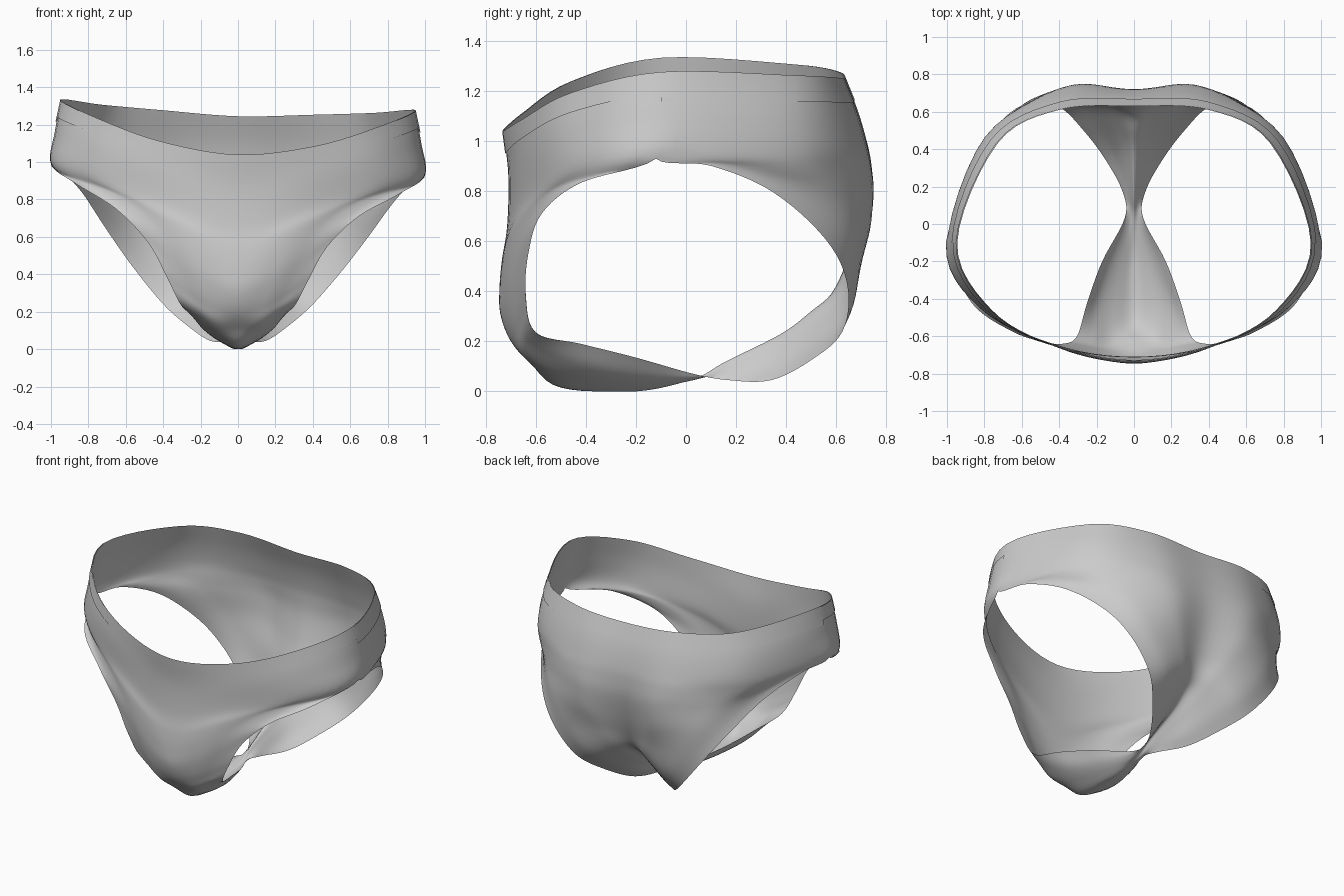
import bpy, bmesh
from mathutils import Vector

STEP = 6  # samples between control points

# Half cross-sections from front waist to crotch: centre (y, z), two mids, outer edge
FRONT = [
    (-.73, 1.04, .42, -.65, 1.10, .76, -.46, 1.215, .945, -.10, 1.305),
    (-.71, .86, .42, -.65, .95, .80, -.46, 1.06, .98, -.10, 1.13),
    (-.715, .66, .42, -.645, .79, .82, -.45, .91, 1.0, -.12, .96),
    (-.735, .53, .32, -.69, .66, .62, -.565, .79, .87, -.42, .86),
    (-.745, .42, .23, -.715, .50, .45, -.645, .63, .65, -.575, .73),
    (-.742, .31, .18, -.715, .36, .34, -.67, .46, .48, -.63, .56),
    (-.70, .20, .14, -.69, .23, .27, -.66, .30, .38, -.64, .38),
    (-.62, .11, .12, -.63, .13, .22, -.62, .19, .305, -.60, .235),
    (-.50, .015, .10, -.46, .05, .19, -.43, .11, .25, -.42, .19),
    (-.20, .0, .06, -.20, .025, .12, -.20, .07, .17, -.20, .135),
    (.03, .05, .02, .03, .045, .04, .03, .055, .05, .03, .07),
]
# Crotch up to back waist, with the centre set in as the cleft
BACK = [
    (.16, .12, .02, .165, .10, .045, .17, .07, .06, .17, .045),
    (.38, .23, .05, .38, .18, .10, .36, .10, .15, .34, .045),
    (.50, .32, .09, .53, .28, .19, .53, .20, .27, .50, .125),
    (.58, .39, .13, .63, .38, .28, .65, .31, .40, .625, .24),
    (.635, .50, .20, .69, .51, .40, .69, .47, .56, .645, .43),
    (.68, .63, .27, .735, .65, .52, .68, .65, .70, .56, .62),
    (.715, .78, .32, .745, .80, .64, .60, .81, .84, .35, .82),
    (.72, .90, .38, .725, .91, .76, .50, .91, .95, .10, .93),
    (.71, .99, .40, .70, 1.0, .80, .46, 1.0, 1.0, -.12, .96),
    (.68, 1.11, .40, .665, 1.12, .78, .45, 1.13, .98, -.10, 1.13),
    (.63, 1.245, .40, .61, 1.265, .73, .43, 1.285, .945, -.10, 1.305),
]


def spline(p):
    """Catmull-Rom samples; first and last points are only tangent guides."""
    out = []
    for a, b, c, d in zip(p, p[1:], p[2:], p[3:]):
        for s in range(STEP):
            t = s / STEP
            out.append(.5 * (2 * b + (c - a) * t + (2 * a - 5 * b + 4 * c - d) * t * t
                             + (3 * b - a - 3 * c + d) * t ** 3))
    return out + [p[-2]]


def extend(p):
    return [2 * p[0] - p[1]] + p + [2 * p[-1] - p[-2]]


def make_sheet(name, rows_list):
    bm = bmesh.new()
    for rows in rows_list:
        grid = [[bm.verts.new(p) for p in r] for r in rows]
        for r, s in zip(grid, grid[1:]):
            for i in range(len(r) - 1):
                bm.faces.new((r[i], s[i], s[i + 1], r[i + 1]))
    bmesh.ops.remove_doubles(bm, verts=bm.verts, dist=.0005)
    bmesh.ops.recalc_face_normals(bm, faces=bm.faces)
    me = bpy.data.meshes.new(name)
    bm.to_mesh(me)
    bm.free()
    me.shade_smooth()
    ob = bpy.data.objects.new(name, me)
    bpy.context.collection.objects.link(ob)
    return ob


# Control columns: centre, mids, edge and a tangent guide past the edge
rows = [[Vector((0, *r[:2])), Vector(r[2:5]), Vector(r[5:8]), Vector(r[8:])]
        for r in FRONT + BACK]
n = len(rows)
for i, r in enumerate(rows):
    at_side = i < 3 or i >= n - 3
    r.append(rows[n - 1 - i][2].copy() if at_side else 2 * r[3] - r[2])
cols = [spline(extend([r[k] for r in rows])) for k in range(5)]

# Full mirrored cross-sections
grid = []
for half in zip(*cols):
    left = [Vector((-p.x, p.y, p.z)) for p in half[:0:-1]]
    grid.append(spline(left + list(half)))

# Close the side seams and tilt the hips slightly
for i in range(2 * STEP + 1):
    for k in (0, -1):
        grid[-1 - i][k] = grid[i][k].copy()
for r in grid:
    for p in r:
        p.z = max(0, p.z - .03 * p.x * min(1, max(0, p.z - .2) / .6))

make_sheet("briefs_body", [grid])

# Waistband laid just outside the top edge
lift = lambda r: [Vector((p.x * 1.006, p.y * 1.006, p.z)) for p in r]
make_sheet("waistband", [[lift(r) for r in grid[:4]], [lift(r) for r in grid[-5:]]])
